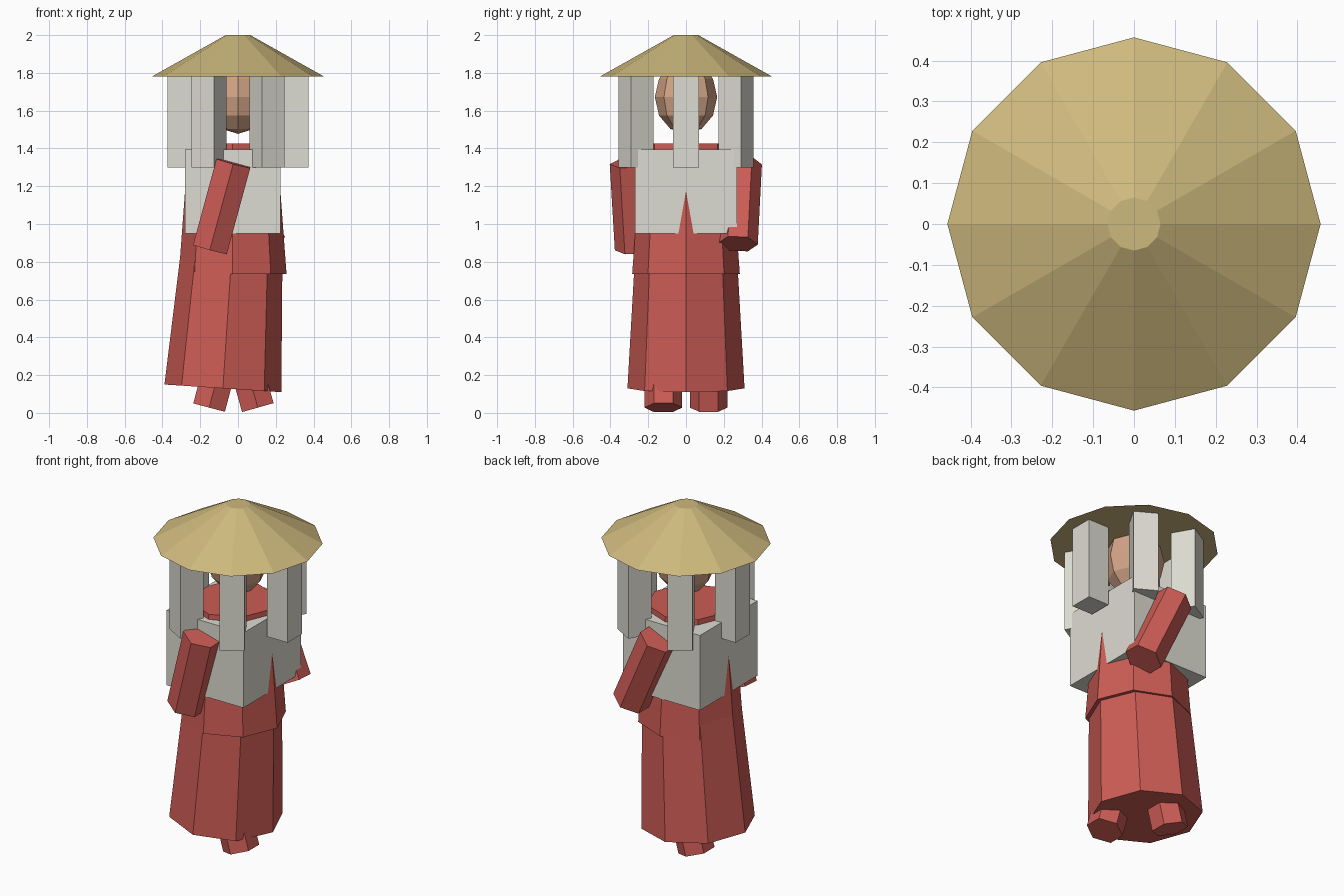
import bpy
import bmesh
from math import cos, sin, pi, radians
from mathutils import Vector, Matrix

cube = bpy.data.objects.get("Cube")
if cube:
    bpy.data.objects.remove(cube, do_unlink=True)


def make_material(name, rgb):
    """Flat material from 0-255 display values."""
    col = [((c / 255 + 0.055) / 1.055) ** 2.4 for c in rgb] + [1.0]
    mat = bpy.data.materials.new(name)
    mat.use_nodes = True
    mat.diffuse_color = col
    bsdf = mat.node_tree.nodes["Principled BSDF"]
    bsdf.inputs["Base Color"].default_value = col
    bsdf.inputs["Roughness"].default_value = 0.9
    return mat


RED = make_material("red cloth", (205, 92, 85))
STRAW = make_material("straw", (206, 185, 125))
LINEN = make_material("pale linen", (222, 220, 210))
SKIN = make_material("skin", (212, 165, 135))


def add_object(name, bm, mat):
    bmesh.ops.recalc_face_normals(bm, faces=bm.faces)
    mesh = bpy.data.meshes.new(name)
    bm.to_mesh(mesh)
    bm.free()
    mesh.materials.append(mat)
    obj = bpy.data.objects.new(name, mesh)
    bpy.context.collection.objects.link(obj)
    return obj


def frustum(name, start, end, r_start, r_end, sides, mat):
    """Closed tapered prism between two points, one corner towards y."""
    start, end = Vector(start), Vector(end)
    axis = (end - start).normalized()
    u = Vector((0, 1, 0)).cross(axis).normalized()
    v = axis.cross(u)
    bm = bmesh.new()
    rings = []
    for centre, r in ((start, r_start), (end, r_end)):
        angles = [pi / 2 + 2 * pi * i / sides for i in range(sides)]
        rings.append([bm.verts.new(centre + r * (u * cos(a) + v * sin(a)))
                      for a in angles])
    low, high = rings
    bm.faces.new(low)
    bm.faces.new(high)
    for i in range(sides):
        j = (i + 1) % sides
        bm.faces.new((low[i], low[j], high[j], high[i]))
    return add_object(name, bm, mat)


def box(name, size, centre, mat, turn=0.0):
    bm = bmesh.new()
    bmesh.ops.create_cube(bm, size=1)
    placed = (Matrix.Rotation(turn, 4, "Z") @ Matrix.Translation(centre)
              @ Matrix.Diagonal((*size, 1)))
    bmesh.ops.transform(bm, matrix=placed, verts=bm.verts)
    return add_object(name, bm, mat)


# Wide straw hat
frustum("hat", (0, 0, 1.78), (0, 0, 2.0), 0.457, 0.065, 12, STRAW)

# Six cloth strips hanging under the brim
for i in range(6):
    box(f"hat_strip_{i + 1}", (0.136, 0.136, 0.5), (0.306, 0, 1.55),
        LINEN, radians(60 * i))

# Faceted head
bm = bmesh.new()
bmesh.ops.create_uvsphere(bm, u_segments=8, v_segments=6, radius=1)
bmesh.ops.transform(bm, verts=bm.verts,
                    matrix=Matrix.Translation((0, 0, 1.672))
                    @ Matrix.Diagonal((0.165, 0.165, 0.195, 1)))
add_object("head", bm, SKIN)

# Body: square cape over a flared jacket over a leaning skirt
MID = -0.028
box("cape", (0.505, 0.54, 0.445), (MID, 0, 1.1725), LINEN)
frustum("jacket", (MID, 0, 0.735), (MID, 0, 1.425), 0.285, 0.234, 8, RED)
frustum("skirt", (-0.08, 0, 0.13), (-0.025, 0, 0.97), 0.31, 0.262, 8, RED)

# Arms and legs swing in opposite directions
frustum("front_arm", (-0.148, -0.27, 0.867), (-0.024, -0.297, 1.323),
        0.107, 0.107, 6, RED)
frustum("back_arm", (0.165, 0.275, 0.895), (MID, 0.297, 1.32),
        0.105, 0.105, 6, RED)
frustum("front_leg", (0.105, -0.12, 0.028), (MID, -0.12, 0.5),
        0.1, 0.1, 6, RED)
frustum("back_leg", (-0.153, 0.12, 0.028), (MID, 0.12, 0.5),
        0.1, 0.1, 6, RED)
